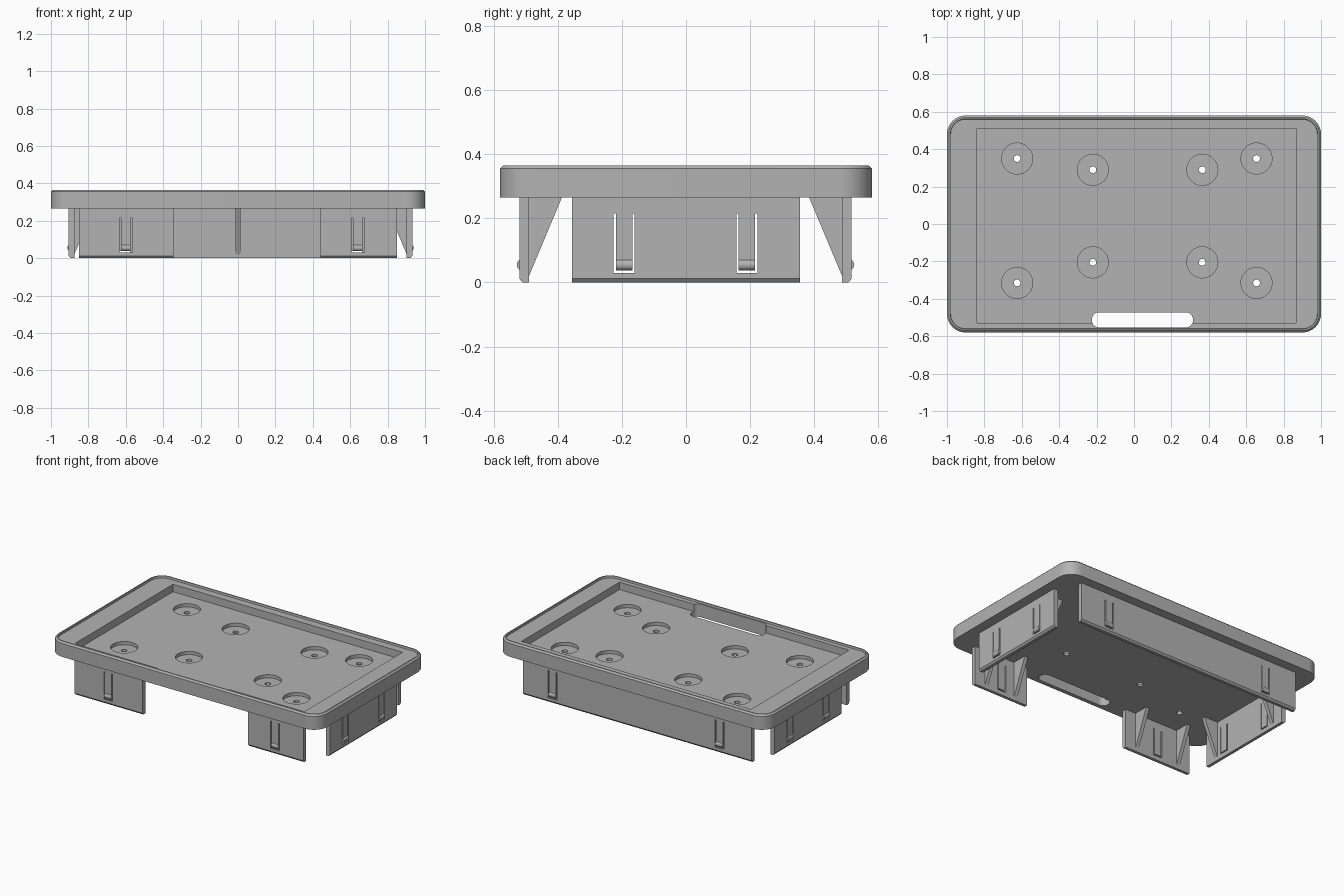
import bpy, bmesh
from math import pi, cos, sin
from mathutils import Matrix, Vector

if "Cube" in bpy.data.objects:
    bpy.data.objects.remove(bpy.data.objects["Cube"])

GREY = (0.45, 0.45, 0.45, 1)
grey = bpy.data.materials.new("plain grey")
grey.use_nodes = True
grey.diffuse_color = GREY
grey.node_tree.nodes["Principled BSDF"].inputs["Base Color"].default_value = GREY

PLATE_Z = 0.265      # underside of the plate
WALL = 0.03          # clip panel thickness


def finish(name, bm, matrix=Matrix()):
    bmesh.ops.recalc_face_normals(bm, faces=bm.faces)
    bm.transform(matrix)
    mesh = bpy.data.meshes.new(name)
    bm.to_mesh(mesh)
    bm.free()
    mesh.materials.append(grey)
    obj = bpy.data.objects.new(name, mesh)
    bpy.context.collection.objects.link(obj)
    return obj


def loft(name, rings, matrix=Matrix()):
    """Closed solid through a stack of rings with equal point counts."""
    bm = bmesh.new()
    loops = [[bm.verts.new(p) for p in ring] for ring in rings]
    n = len(loops[0])
    for a, b in zip(loops, loops[1:]):
        for i in range(n):
            j = (i + 1) % n
            bm.faces.new((a[i], a[j], b[j], b[i]))
    bm.faces.new(loops[0][::-1])
    bm.faces.new(loops[-1])
    return finish(name, bm, matrix)


def rounded_ring(x0, x1, y0, y1, r, z, steps=12):
    corners = ((x1 - r, y1 - r), (x0 + r, y1 - r), (x0 + r, y0 + r), (x1 - r, y0 + r))
    return [(cx + r * cos((k + i / steps) * pi / 2), cy + r * sin((k + i / steps) * pi / 2), z)
            for k, (cx, cy) in enumerate(corners) for i in range(steps + 1)]


def circle_ring(x, y, r, z, n=48):
    return [(x + r * cos(2 * pi * i / n), y + r * sin(2 * pi * i / n), z) for i in range(n)]


def prism(name, profile, a, b, matrix, along="u"):
    """Extrude a 2D profile from a to b, along the panel (u) or through it (v)."""
    def place(p, t):
        return (t, p[0], p[1]) if along == "u" else (p[0], t, p[1])
    return loft(name, [[place(p, t) for p in profile] for t in (a, b)], matrix)


def cut(target, cutter):
    cutter.hide_render = True
    mod = target.modifiers.new("cut", "BOOLEAN")
    mod.operation = "DIFFERENCE"
    mod.solver = "EXACT"
    mod.object = cutter
    bpy.context.view_layer.objects.active = target
    bpy.ops.object.modifier_apply(modifier=mod.name)
    bpy.data.objects.remove(cutter)


def smooth(obj):
    bpy.ops.object.select_all(action="DESELECT")
    obj.select_set(True)
    bpy.context.view_layer.objects.active = obj
    bpy.ops.object.shade_smooth_by_angle(angle=pi / 6)


# Plate with chamfered edge and a thin raised lip
steps = ((0, PLATE_Z), (0, 0.355), (0.01, 0.365), (0.018, 0.365), (0.02, 0.352))
plate = loft("plate", [rounded_ring(-1 + d, 1 - d, -0.58 + d, 0.58 - d, 0.1 - d, z)
                       for d, z in steps])

# Shallow tray and finger slot
FLOOR = 0.302
cut(plate, loft("tray_cutter", [
    [(-0.84, -0.53, z), (0.865, -0.53, z), (0.865, 0.51, z), (-0.84, 0.51, z)]
    for z in (FLOOR, 0.5)]))
cut(plate, loft("slot_cutter", [rounded_ring(-0.225, 0.315, -0.553, -0.472, 0.038, z)
                                for z in (0.2, 0.5)]))

# Counterbored screw holes
for near, x, y_far, y_near in ((0, -0.625, 0.35, -0.315), (1, -0.22, 0.29, -0.205),
                               (1, 0.365, 0.29, -0.205), (0, 0.655, 0.35, -0.315)):
    for y in (y_far, y_near):
        cut(plate, loft("bore_cutter", [circle_ring(x, y, 0.083, z) for z in (0.28, 0.4)]))
        cut(plate, loft("hole_cutter", [circle_ring(x, y, 0.018, z, 24) for z in (0.2, 0.4)]))
smooth(plate)


def clip_panel(name, origin, angle, u0, u1, clips, ribs):
    """Hanging wall: u runs along it, -v is its outer side, w is up."""
    m = Matrix.Translation(Vector(origin)) @ Matrix.Rotation(angle, 4, "Z")
    top = PLATE_Z + 0.005
    wall = prism(name, [(0.01, 0), (WALL, 0), (WALL, top), (0, top), (0, 0.012)], u0, u1, m)
    for c in clips:
        # U-shaped gap that frees a spring tongue
        o, i, lo, hi, tip = 0.033, 0.026, 0.03, 0.037, 0.215
        gap = [(c - o, tip), (c - o, lo), (c + o, lo), (c + o, tip),
               (c + i, tip), (c + i, hi), (c - i, hi), (c - i, tip)]
        cut(wall, prism("gap_cutter", gap, -0.1, 0.1, m, "v"))
        # Rounded catch at the tongue's end
        catch = [(0.01 + p[0], 0.055 + p[1]) for p in circle_ring(0, 0, 0.018, 0, 24)]
        smooth(prism(name + "_catch", catch, c - i, c + i, m))
    # Triangular ribs on the inner side
    for r in ribs:
        tri = [(WALL - 0.004, 0.02), (WALL, 0.02), (WALL + 0.105, top), (WALL - 0.004, top)]
        prism(name + "_rib", tri, r - 0.0125, r + 0.0125, m)


clip_panel("front_right_panel", (0, -0.52, 0), 0, -0.85, -0.345, [-0.6], [-0.76, -0.435])
clip_panel("front_left_panel", (0, -0.52, 0), 0, 0.44, 0.85, [0.64], [0.53, 0.76])
clip_panel("back_panel", (0, 0.517, 0), pi, -0.85, 0.85, [-0.63, 0.61], [-0.76, 0, 0.76])
clip_panel("left_side_panel", (0.932, 0, 0), pi / 2, -0.355, 0.355, [-0.193, 0.19], [-0.265, 0.265])
clip_panel("right_side_panel", (-0.905, 0, 0), -pi / 2, -0.355, 0.355, [-0.19, 0.193], [-0.265, 0.265])
